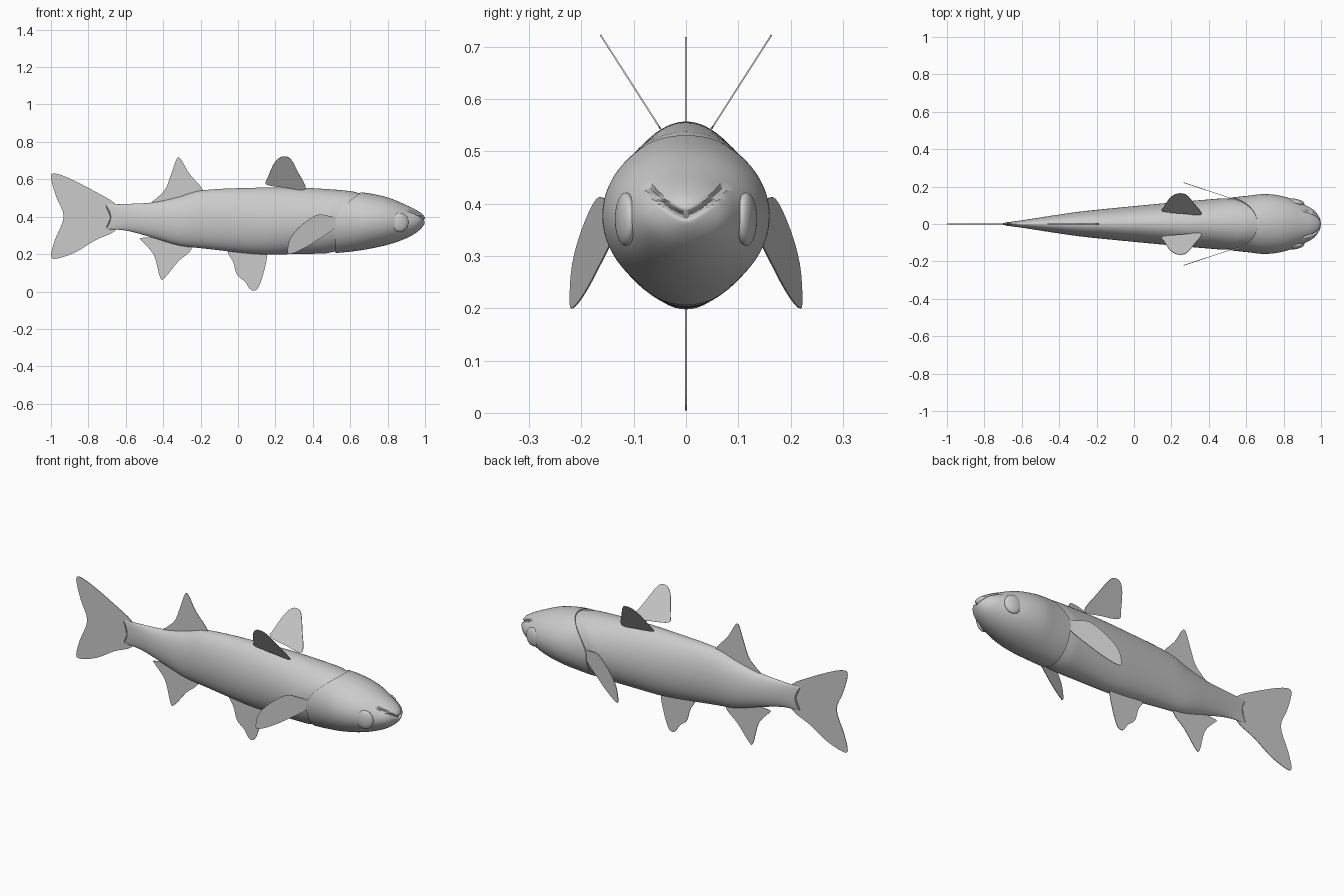
import bpy, bmesh, math
from mathutils import Vector

cube = bpy.data.objects.get("Cube")
if cube:
    bpy.data.objects.remove(cube, do_unlink=True)

grey = bpy.data.materials.new("plain grey")
grey.use_nodes = True
COLOUR = (0.6, 0.6, 0.6, 1)
grey.diffuse_color = COLOUR
grey.node_tree.nodes["Principled BSDF"].inputs["Base Color"].default_value = COLOUR

# Stations from snout to tail: x, top z, bottom z, half width
STATIONS = [
    (1.0, .385, .375, .003), (.99, .41, .35, .037), (.96, .432, .32, .075),
    (.9, .462, .285, .108), (.8, .503, .25, .147), (.7, .525, .228, .16),
    (.6, .537, .213, .15), (.5, .546, .205, .14), (.3, .556, .2, .123),
    (.1, .555, .2, .105), (-.2, .54, .232, .076), (-.32, .505, .247, .062),
    (-.45, .477, .286, .043), (-.6, .468, .326, .02), (-.72, .465, .333, .004)]
KEYS = [math.sqrt(1 - st[0]) for st in STATIONS]
SIDES = 64


def section(x):
    """Smoothly interpolated top, bottom and half width at x."""
    s = math.sqrt(max(0, 1 - x))
    last = len(KEYS) - 1
    i = max(k for k in range(last) if KEYS[k] <= s or k == 0)
    h = KEYS[i + 1] - KEYS[i]
    t = min(1, (s - KEYS[i]) / h)

    def slope(k, c):
        a, b = max(0, k - 1), min(last, k + 1)
        return (STATIONS[b][c] - STATIONS[a][c]) / (KEYS[b] - KEYS[a])

    return [(2*t**3 - 3*t*t + 1) * STATIONS[i][c] + (3*t*t - 2*t**3) * STATIONS[i + 1][c]
            + h * ((t**3 - 2*t*t + t) * slope(i, c) + (t**3 - t*t) * slope(i + 1, c))
            for c in (1, 2, 3)]


def skin(x, a, scale=1.0):
    """Point on the fish surface at length x and angle a."""
    top, bottom, width = section(x)
    return Vector((x, scale * width * math.cos(a),
                   (top + bottom) / 2 + scale * (top - bottom) / 2 * math.sin(a)))


def gill_edge(a):
    return .52 + .14 * max(0, math.sin(a)) ** 1.5


def finish(name, bm):
    bmesh.ops.recalc_face_normals(bm, faces=bm.faces)
    mesh = bpy.data.meshes.new(name)
    bm.to_mesh(mesh)
    bm.free()
    obj = bpy.data.objects.new(name, mesh)
    bpy.context.collection.objects.link(obj)
    mesh.materials.append(grey)
    return obj


def smooth(obj, degrees=40):
    bpy.ops.object.select_all(action='DESELECT')
    obj.select_set(True)
    bpy.context.view_layer.objects.active = obj
    bpy.ops.object.shade_smooth_by_angle(angle=math.radians(degrees))


def loft(name, rings):
    bm = bmesh.new()
    loops = [[bm.verts.new(p) for p in ring] for ring in rings]
    for a, b in zip(loops, loops[1:]):
        for i in range(SIDES):
            j = (i + 1) % SIDES
            bm.faces.new((a[i], a[j], b[j], b[i]))
    bm.faces.new(loops[0])
    bm.faces.new(loops[-1])
    smooth(finish(name, bm))


ANGLES = [2 * math.pi * i / SIDES for i in range(SIDES)]

# Body, sinking slightly where it slides under the gill covers
rings = []
for k in range(61):
    ring = []
    for a in ANGLES:
        tail_end = -.68 - .03 * math.sin(a) ** 2
        x = tail_end + (.74 - tail_end) * k / 60
        sink = min(1, max(0, (x - gill_edge(a) + .05) / .05))
        ring.append(skin(x, a, 1 - .05 * sink))
    rings.append(ring)
loft("body", rings)


# Head with a raised gill rim and a grooved mouth
def mouth_groove(p):
    if p.x < .9 or abs(p.y) > .085:
        return p
    line = .378 + .05 * (abs(p.y) / .07) ** 1.5
    fade = min(1, (.085 - abs(p.y)) / .02)
    pull = .13 * fade * math.exp(-((p.z - line) / .006) ** 2)
    return p.lerp(Vector((.88, 0, .37)), pull)


rings = [[skin(gill_edge(a), a, .93) for a in ANGLES]]
for k in range(61):
    ring = []
    for a in ANGLES:
        s = .008 + (math.sqrt(1 - gill_edge(a)) - .008) * (1 - k / 60)
        ring.append(mouth_groove(skin(1 - s * s, a)))
    rings.append(ring)
loft("head", rings)

# Eyes
for side, word in ((1, "left"), (-1, "right")):
    bpy.ops.mesh.primitive_uv_sphere_add(segments=32, ring_count=20, radius=1,
                                         location=(.865, side * .115, .37))
    eye = bpy.context.object
    eye.name = ("back" if side > 0 else "front") + "_eye"
    eye.scale = (.047, .019, .051)
    eye.rotation_euler.z = -side * math.radians(12)
    eye.data.materials.append(grey)
    smooth(eye)


# Fins: smoothed outlines in x and z, placed in a plane by a depth rule
def fin(name, outline, depth=lambda x, z: 0):
    pts = [Vector(p) for p in outline]
    n, bm, verts = len(pts), bmesh.new(), []
    for i in range(n):
        p0, p1, p2, p3 = (pts[(i + k) % n] for k in (-1, 0, 1, 2))
        for step in range(4):
            t = step / 4
            q = p1 + (p2 - p0) * (t / 2) + (2*p0 - 5*p1 + 4*p2 - p3) * (t*t / 2) \
                + (3*p1 - p0 - 3*p2 + p3) * (t**3 / 2)
            verts.append(bm.verts.new((q.x, depth(q.x, q.y), q.y)))
    bm.faces.new(verts)
    obj = finish(name, bm)
    mod = obj.modifiers.new("thickness", 'SOLIDIFY')
    mod.thickness = .003
    mod.offset = 0


fin("tail_fin", [(-1, .61), (-.978, .631), (-.9, .604), (-.765, .535), (-.66, .472),
                 (-.62, .4), (-.66, .323), (-.765, .273), (-.87, .209), (-.968, .176),
                 (-1, .19), (-.978, .278), (-.932, .4), (-.973, .508)])
fin("rear_top_fin", [(-.46, .475), (-.44, .495), (-.39, .545), (-.36, .62), (-.328, .708),
                     (-.306, .708), (-.26, .63), (-.185, .538), (-.22, .48), (-.4, .45)])
fin("rear_bottom_fin", [(-.52, .285), (-.51, .265), (-.45, .195), (-.416, .075),
                        (-.39, .075), (-.32, .16), (-.25, .225), (-.28, .28), (-.43, .29)])
fin("belly_fin", [(-.055, .214), (-.027, .16), (-.005, .09), (.037, .053), (.07, .008),
                  (.105, .016), (.134, .09), (.155, .187), (.14, .23), (0, .24)])

BACK_FIN = [(.153, .572), (.16, .61), (.19, .68), (.22, .714), (.25, .722),
            (.282, .708), (.32, .64), (.36, .548), (.26, .555)]
SIDE_FIN = [(.54, .39), (.48, .405), (.42, .409), (.34, .355), (.28, .285),
            (.265, .21), (.29, .203), (.36, .235), (.44, .285), (.5, .325), (.535, .36)]
for side, word in ((1, "back"), (-1, "front")):
    fin(word + "_upper_fin", BACK_FIN, lambda x, z: side * (.05 + .64 * (z - .545)))
    fin(word + "_side_fin", SIDE_FIN, lambda x, z: side * (.137 + .33 * (.52 - x)))
